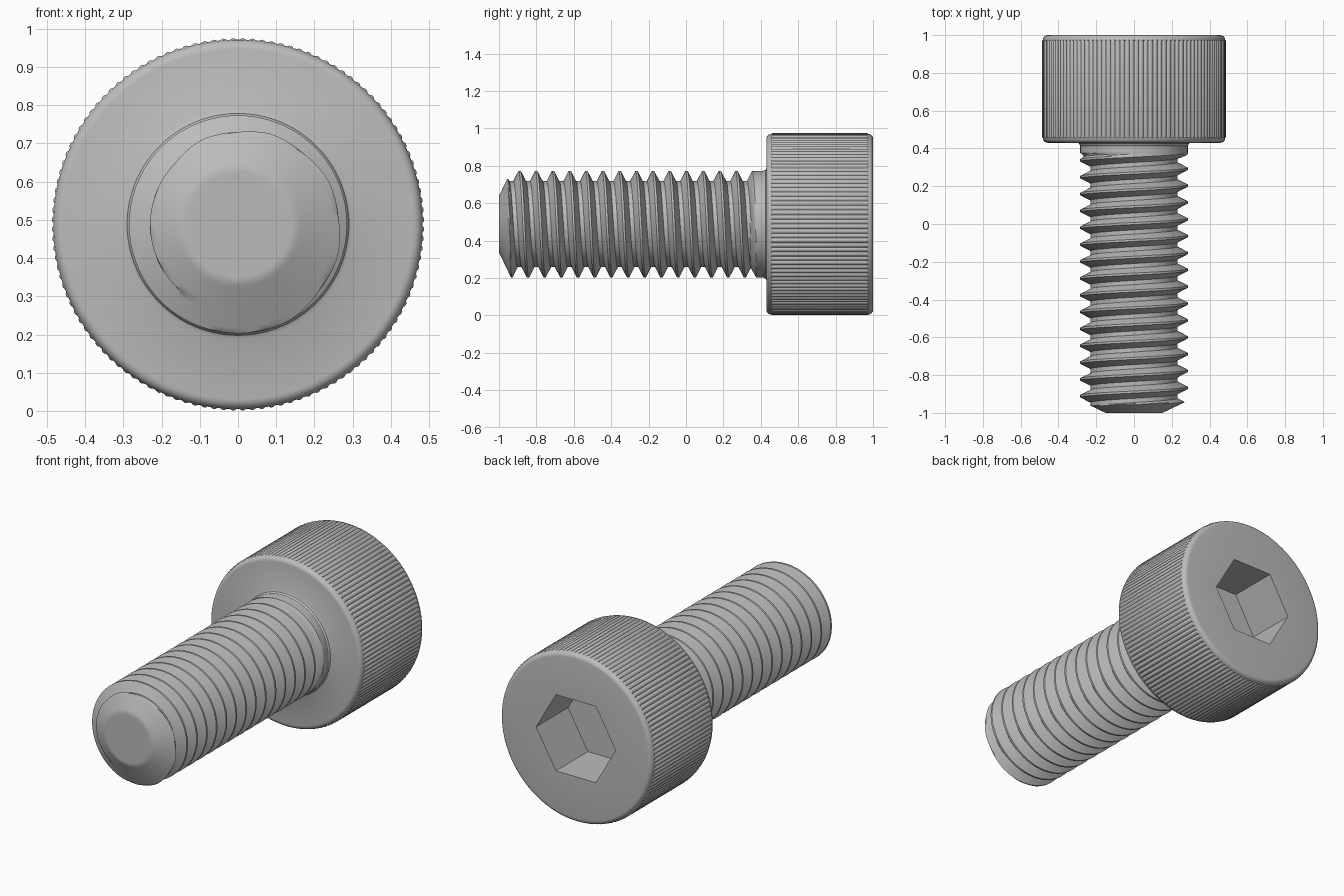
import bpy
import bmesh
from math import sin, cos, pi, radians

if "Cube" in bpy.data.objects:
    bpy.data.objects.remove(bpy.data.objects["Cube"])

AXIS_Z = 0.488      # height of the screw axis
PITCH = 0.0892
SHANK_R = 0.285
DEPTH = 0.055
HEAD_R = 0.487
RIDGES = 120

steel = bpy.data.materials.new("grey steel")
steel.use_nodes = True
GREY = (0.5, 0.5, 0.5, 1)
steel.diffuse_color = GREY
steel.node_tree.nodes["Principled BSDF"].inputs["Base Color"].default_value = GREY


def clamp(v, low, high):
    return max(low, min(high, v))


def revolve(name, rows, segments, place):
    """Sweep rows about the y axis; place(row, angle) returns (radius, y)."""
    bm = bmesh.new()
    columns = []
    for s in range(segments + 1):
        a = 2 * pi * s / segments
        column = []
        for row in rows:
            r, y = place(row, a)
            column.append(bm.verts.new((r * cos(a), y, AXIS_Z + r * sin(a))))
        columns.append(column)
    for c, d in zip(columns, columns[1:]):
        for i in range(len(rows) - 1):
            bm.faces.new((c[i], c[i + 1], d[i + 1], d[i]))
    bmesh.ops.remove_doubles(bm, verts=bm.verts, dist=0.0001)
    bmesh.ops.recalc_face_normals(bm, faces=bm.faces)
    mesh = bpy.data.meshes.new(name)
    bm.to_mesh(mesh)
    bm.free()
    mesh.materials.append(steel)
    obj = bpy.data.objects.new(name, mesh)
    bpy.context.collection.objects.link(obj)
    bpy.ops.object.select_all(action='DESELECT')
    obj.select_set(True)
    bpy.context.view_layer.objects.active = obj
    bpy.ops.object.shade_smooth_by_angle(angle=radians(30))
    return obj


# Threaded shank: rows follow a right-handed helix, cut by the tip chamfer
STEPS = 16


def thread_point(row, a):
    y = -0.778 + PITCH * (row / STEPS - a / (2 * pi))
    phase = (row % STEPS) / STEPS
    from_crest = min(phase, 1 - phase)
    groove = clamp((from_crest - 0.0625) / 0.3125, 0, 1)
    fade = clamp((0.375 - y) / 0.03, 0, 1)
    chamfer = max(0, 0.15 + 2.1 * (y + 1))
    return min(SHANK_R - DEPTH * groove * fade, chamfer), clamp(y, -1, 0.44)


revolve("threaded_shank", range(-4 * STEPS, 16 * STEPS), 72, thread_point)


# Head: rounded rims, knurled side and hexagonal socket in one profile
def arc(cy, start, end, size=0.026):
    cr = HEAD_R - 0.004 - size
    angles = [radians(start + (end - start) * i / 5) for i in range(6)]
    return [(cr + size * cos(t), cy + size * sin(t), "round") for t in angles]


HEX_R = 0.253
profile = [(SHANK_R - 0.01, 0.405, "round"), (SHANK_R + 0.001, 0.415, "round"),
           (SHANK_R + 0.005, 0.425, "round"), (SHANK_R + 0.015, 0.43, "round")]
profile += arc(0.456, -90, 0)
profile += [(HEAD_R, 0.46, "knurl"), (HEAD_R, 0.97, "knurl")]
profile += arc(0.974, 0, 90)
profile += [(HEX_R, 1.0, "hex"), (HEX_R, 0.71, "hex"), (0, 0.71, "round")]


def head_point(row, a):
    r, y, kind = row
    if kind == "knurl":
        r -= 0.008 * (1 - abs(sin(a * RIDGES / 2)))
    elif kind == "hex":
        r *= cos(pi / 6) / cos(a % (pi / 3) - pi / 6)
    return r, y


revolve("socket_head", profile, RIDGES * 6, head_point)
